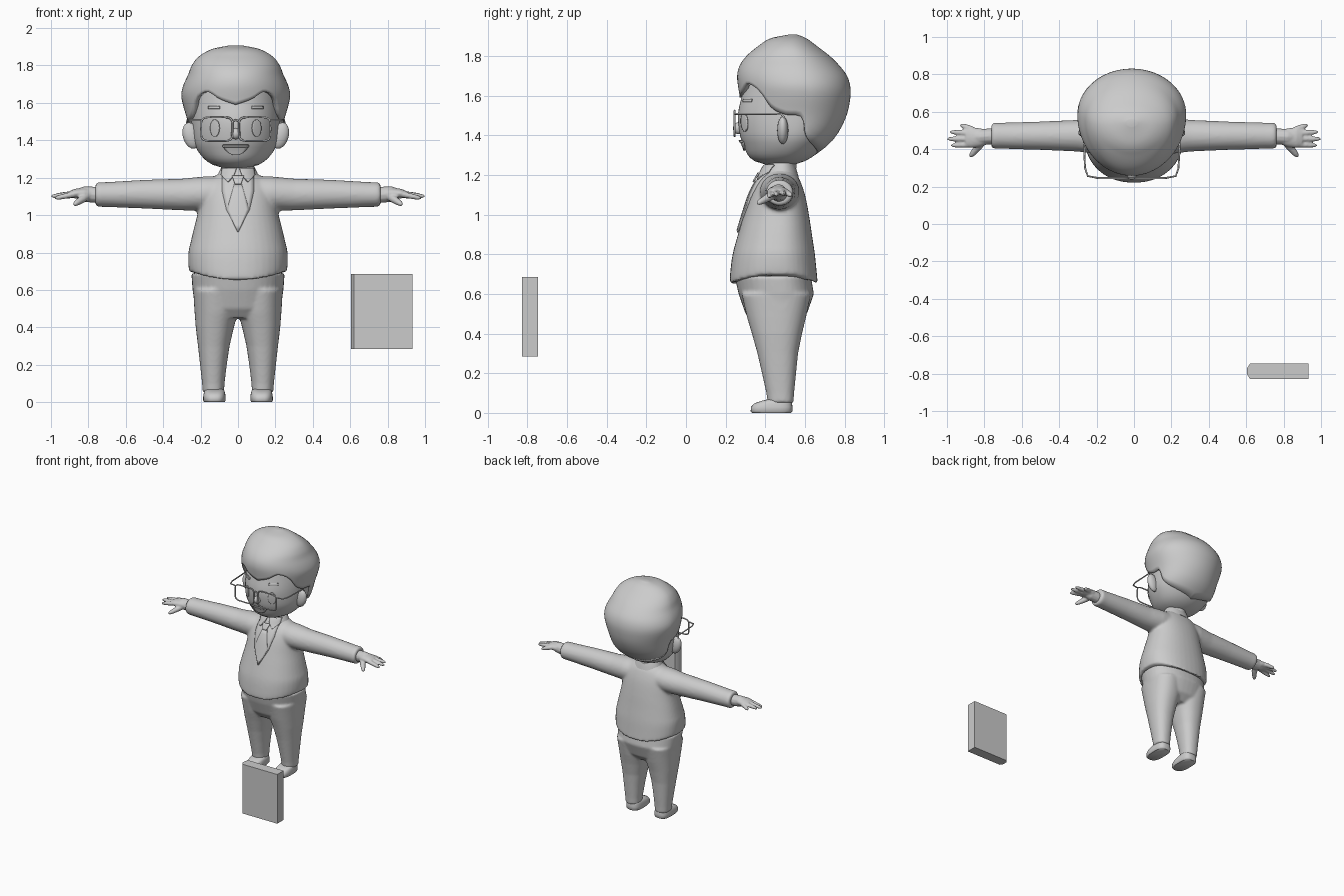
import bpy, bmesh
from math import sin, cos, pi, copysign
from mathutils import Vector

if "Cube" in bpy.data.objects:
    bpy.data.objects.remove(bpy.data.objects["Cube"])

grey = bpy.data.materials.new("plain_grey")
grey.use_nodes = True
grey.diffuse_color = (0.6, 0.6, 0.6, 1)
grey.node_tree.nodes["Principled BSDF"].inputs["Base Color"].default_value = (0.6, 0.6, 0.6, 1)
HEAD_X = -0.012
FRAC = 0.57     # where the widest point lies between front and back

# Surface tables: height, half width, front y, back y
FACE = [(1.25, .06, .41, .54), (1.27, .125, .345, .6), (1.3, .168, .312, .65), (1.35, .207, .29, .7),
        (1.4, .228, .272, .74), (1.5, .237, .262, .78), (1.6, .235, .282, .79), (1.7, .22, .31, .77),
        (1.8, .17, .37, .68), (1.85, .06, .45, .6)]
HAIR = [(1.27, .12, .45, .58), (1.3, .17, .36, .65), (1.35, .215, .31, .715), (1.4, .24, .29, .76),
        (1.5, .257, .275, .81), (1.6, .285, .27, .83), (1.65, .291, .262, .828), (1.7, .278, .258, .812),
        (1.75, .255, .27, .775), (1.8, .235, .305, .725), (1.85, .195, .365, .66), (1.89, .12, .43, .605),
        (1.908, .03, .52, .56)]
TORSO = [(.65, .262, .22, .665), (.7, .266, .222, .66), (.8, .264, .235, .65), (.9, .243, .262, .635),
         (1., .218, .292, .62), (1.1, .2, .325, .6), (1.16, .18, .355, .58), (1.2, .135, .385, .56),
         (1.23, .09, .42, .53)]
COLLAR = [(1.15, .16, .345, .58), (1.2, .115, .375, .565), (1.235, .1, .395, .555), (1.268, .082, .42, .54)]


def sample(table, z):
    """Smooth interpolation of a surface table."""
    z = min(max(z, table[0][0]), table[-1][0])
    i = next(k for k in range(len(table) - 1) if z <= table[k + 1][0])
    a, b = table[i], table[i + 1]
    p, q = table[max(i - 1, 0)], table[min(i + 2, len(table) - 1)]
    h = b[0] - a[0]
    t = (z - a[0]) / h
    out = []
    for k in (1, 2, 3):
        m0 = (b[k] - p[k]) / (b[0] - p[0]) * h
        m1 = (q[k] - a[k]) / (q[0] - a[0]) * h
        out.append(a[k] + m0 * t + (3 * (b[k] - a[k]) - 2 * m0 - m1) * t * t
                   + (m0 + m1 - 2 * (b[k] - a[k])) * t ** 3)
    return out


def oval_point(a, z, cx, hx, yf, yb, power=1.0):
    yc = yf + (yb - yf) * FRAC
    s, c = (copysign(abs(v) ** power, v) for v in (sin(a), cos(a)))
    return Vector((cx + hx * s, yc - c * ((yc - yf) if c > 0 else (yb - yc)), z))


def oval(z, cx, hx, yf, yb, power=1.0, n=40):
    return [oval_point(2 * pi * i / n, z, cx, hx, yf, yb, power) for i in range(n)]


def skin(bm, rings, cap_start=True):
    """Bridge closed rings of points and cap the ends."""
    rows = [[bm.verts.new(p) for p in r] for r in rings]
    n = len(rows[0])
    for r, s in zip(rows, rows[1:]):
        for i in range(n):
            bm.faces.new((r[i], r[(i + 1) % n], s[(i + 1) % n], s[i]))
    if cap_start:
        bm.faces.new(rows[0][::-1])
    bm.faces.new(rows[-1])


def limb(bm, p0, p1, r0, r1, n=12):
    """Tapered rod with rounded ends."""
    p0, p1 = Vector(p0), Vector(p1)
    quat = (p1 - p0).to_track_quat('Z', 'Y')
    rings = []
    for t, k in ((0, .4), (.06, .9), (.3, 1), (.75, 1), (.92, .8), (1, .35)):
        r = (r0 + (r1 - r0) * t) * k
        rings.append([p0.lerp(p1, t) + quat @ Vector((r * cos(2 * pi * i / n), r * sin(2 * pi * i / n), 0))
                      for i in range(n)])
    skin(bm, rings)


def finish(name, bm, voxel=0, smooth=0, thick=0, offset=0):
    bmesh.ops.recalc_face_normals(bm, faces=bm.faces)
    me = bpy.data.meshes.new(name)
    bm.to_mesh(me)
    bm.free()
    ob = bpy.data.objects.new(name, me)
    bpy.context.collection.objects.link(ob)
    me.materials.append(grey)
    bpy.ops.object.select_all(action='DESELECT')
    ob.select_set(True)
    bpy.context.view_layer.objects.active = ob
    bpy.ops.object.shade_smooth_by_angle(angle=.9)
    if voxel:
        m = ob.modifiers.new("blend", 'REMESH')
        m.mode, m.voxel_size, m.use_smooth_shade = 'VOXEL', voxel, True
    if smooth:
        m = ob.modifiers.new("soften", 'SMOOTH')
        m.iterations = smooth
    if thick:
        m = ob.modifiers.new("thickness", 'SOLIDIFY')
        m.thickness, m.offset = thick, offset
    return ob


def patch(name, table, rows, cx=0, lift=.004, cols=8):
    """Thin plate laid on the front of a surface; rows are z, left x, right x."""
    bm = bmesh.new()
    fine = [[p + (q - p) * k / 4 for p, q in zip(a, b)] for a, b in zip(rows, rows[1:]) for k in range(4)]
    grid = []
    for z, x0, x1 in fine + [rows[-1]]:
        hx, yf, yb = sample(table, z)
        line = []
        for i in range(cols + 1):
            x = x0 + (x1 - x0) * i / cols
            c = max(0, 1 - (x / hx) ** 2) ** .5
            line.append(bm.verts.new((cx + x, yf + (yb - yf) * FRAC * (1 - c) - lift, z)))
        grid.append(line)
    for r, s in zip(grid, grid[1:]):
        for i in range(cols):
            bm.faces.new((r[i], r[i + 1], s[i + 1], s[i]))
    finish(name, bm, thick=.008)


def tube(name, points, r, cyclic=False):
    cu = bpy.data.curves.new(name, 'CURVE')
    cu.dimensions, cu.bevel_depth, cu.bevel_resolution, cu.use_fill_caps = '3D', r, 2, True
    sp = cu.splines.new('POLY')
    sp.points.add(len(points) - 1)
    for p, co in zip(sp.points, points):
        p.co = (*co, 1)
    sp.use_cyclic_u = cyclic
    cu.materials.append(grey)
    bpy.context.collection.objects.link(bpy.data.objects.new(name, cu))


# Jacket: torso and both sleeves blended together, hem raised at the sides
bm = bmesh.new()
rings = [oval(z, 0, *sample(TORSO, z), power=.92) for z in [.65 + .58 * i / 24 for i in range(25)]]
for k, ring in enumerate(rings):
    for p in ring:
        p.z += .05 * (p.x / .26) ** 2 * max(0, 1 - k / 8)
skin(bm, rings)
for s in (-1, 1):
    sleeve = [(.06, 1.12, .09, .1), (.18, 1.115, .092, .1), (.3, 1.11, .085, .085), (.5, 1.112, .077, .076),
              (.7, 1.11, .067, .07), (.75, 1.11, .066, .07), (.762, 1.11, .058, .062)]
    skin(bm, [[(s * x, .472 + ry * cos(pi * i / 12), z + rz * sin(pi * i / 12)) for i in range(24)]
              for x, z, rz, ry in sleeve])
finish("jacket", bm, voxel=.01, smooth=6)

# Trousers: pelvis blended into two tapering legs
bm = bmesh.new()
skin(bm, [oval(z, 0, hx, yf, yb, .9) for z, hx, yf, yb in
          ((.45, .18, .34, .56), (.5, .228, .3, .61), (.6, .243, .265, .645), (.69, .25, .245, .63))])
for s in (-1, 1):
    leg = [(.05, .075, .188, .412, .542), (.1, .072, .192, .405, .545), (.2, .06, .203, .383, .555),
           (.3, .045, .214, .36, .565), (.4, .022, .226, .332, .585), (.48, 0, .232, .308, .605),
           (.6, 0, .24, .28, .63)]
    skin(bm, [oval(z, s * (a + b) / 2, (b - a) / 2, yf, yb, .9) for z, a, b, yf, yb in leg])
finish("trousers", bm, voxel=.009, smooth=5)

for s, side in ((1, "left"), (-1, "right")):
    # Shoe
    bm = bmesh.new()
    skin(bm, [oval(z, s * .126, hx, yf, yb, .7) for z, hx, yf, yb in
              ((0, .054, .333, .53), (.008, .06, .326, .536), (.03, .06, .328, .537),
               (.048, .057, .345, .535), (.062, .053, .385, .532), (.07, .045, .42, .52))])
    finish(side + "_shoe", bm)
    # Hand: wrist, palm, fingers and thumb
    bm = bmesh.new()
    limb(bm, (s * .72, .47, 1.105), (s * .86, .465, 1.115), .045, .04)
    skin(bm, [[(s * x, .462 + ry * cos(pi * i / 8), z + rz * sin(pi * i / 8)) for i in range(16)]
              for x, z, rz, ry in ((.78, 1.11, .03, .035), (.82, 1.115, .032, .05), (.87, 1.115, .026, .056),
                                   (.9, 1.112, .018, .05))])
    for y0, x1, y1, z1 in ((.505, .93, .53, 1.095), (.485, .985, .492, 1.105), (.455, 1., .455, 1.1),
                           (.425, .98, .42, 1.09)):
        limb(bm, (s * .86, y0, 1.115), (s * x1, y1, z1), .018, .012)
    limb(bm, (s * .81, .44, 1.1), (s * .878, .358, 1.055), .024, .014)
    finish(side + "_hand", bm, voxel=.006, smooth=4)
    # Ear
    bm = bmesh.new()
    bmesh.ops.create_uvsphere(bm, u_segments=20, v_segments=12, radius=1)
    for v in bm.verts:
        v.co = (HEAD_X + s * (.238 + .046 * v.co.x + .012 * v.co.z), .488 + .028 * v.co.y, 1.425 + .07 * v.co.z)
    finish(side + "_ear", bm)
    # Eye, eyebrow and collar flap
    patch(side + "_eye", FACE, [(1.465 + .046 * cos(pi * k / 8), s * .111 - .023 * sin(pi * k / 8) - .001,
                                 s * .111 + .023 * sin(pi * k / 8) + .001) for k in range(9)], HEAD_X)
    patch(side + "_eyebrow", FACE, [(1.582, s * .115 - .03, s * .115 + .03),
                                    (1.568, s * .115 - .03, s * .115 + .03)], HEAD_X, .006)
    patch(side + "_collar_flap", COLLAR, [(1.25, s * .008, s * .085), (1.215, s * .02, s * .09),
                                          (1.178, s * .05, s * .056)], 0, .01)
    # Glasses lens rim and temple arm
    rim = []
    for i in range(32):
        c, d = cos(pi * i / 16), sin(pi * i / 16)
        rim.append((HEAD_X + s * (.101 + .084 * copysign(abs(c) ** .4, c)), .245,
                    1.46 + .064 * copysign(abs(d) ** .4, d)))
    tube(side + "_lens_rim", rim, .005, True)
    tube(side + "_temple", [(HEAD_X + s * x, y, z) for x, y, z in
                            ((.18, .246, 1.508), (.235, .256, 1.508), (.25, .3, 1.508), (.258, .48, 1.508),
                             (.262, .495, 1.49), (.258, .5, 1.4))], .005)
tube("glasses_bridge", [(HEAD_X + x, .245, 1.5 + (.008 if x == 0 else 0)) for x in (-.02, 0, .02)], .005)

# Shirt front, tie and knot
patch("shirt_front", TORSO, [(1.21, -.085, .085), (1.13, -.085, .085), (1.03, -.062, .062), (.91, -.002, .002)])
patch("tie", TORSO, [(1.17, -.018, .018), (1.03, -.058, .058), (.92, -.004, .004)], 0, .009)
patch("tie_knot", COLLAR, [(1.21, -.032, .032), (1.165, -.016, .016)], 0, .016)

# Shirt collar and neck
bm = bmesh.new()
skin(bm, [oval(z, 0, *sample(COLLAR, z)) for z in (1.19, 1.21, 1.235, 1.268)])
finish("collar", bm)
bm = bmesh.new()
limb(bm, (0, .485, 1.18), (HEAD_X, .49, 1.36), .07, .07, 24)
finish("neck", bm)

# Head, nose and mouth
bm = bmesh.new()
skin(bm, [oval(z, HEAD_X, *sample(FACE, z), n=56) for z in [1.25 + .6 * (i / 32) for i in range(33)]])
finish("head", bm)
bm = bmesh.new()
bmesh.ops.create_uvsphere(bm, u_segments=16, v_segments=10, radius=1)
for v in bm.verts:
    v.co = (HEAD_X + .026 * v.co.x, .265 + .028 * v.co.y, 1.435 + .03 * v.co.z)
finish("nose", bm)
patch("mouth", FACE, [(1.368, -.066, .066), (1.352, -.058, .058), (1.335, -.042, .042), (1.322, -.015, .015)],
      HEAD_X, .006)
patch("upper_lip", FACE, [(1.375, -.07, .07), (1.364, -.068, .068)], HEAD_X, .011)

# Hair shell whose lower edge follows a hairline around the head
HAIRLINE = [(0, 1.59, 0, 0), (.3, 1.62, 0, 0), (.55, 1.66, 0, 0), (.8, 1.63, 0, 0), (1.05, 1.54, 0, 0),
            (1.3, 1.505, 0, 0), (1.6, 1.49, 0, 0), (1.8, 1.4, 0, 0), (2.3, 1.34, 0, 0), (3.15, 1.3, 0, 0)]
bm = bmesh.new()
N, ROWS, TOP = 72, 28, 1.908
rings = []
for k in range(ROWS + 1):
    ring = []
    for i in range(N):
        a = 2 * pi * i / N
        low = sample(HAIRLINE, min(a, 2 * pi - a))[0]
        z = low + (TOP - low) * (1 - (1 - k / ROWS) ** 1.8)
        ring.append(oval_point(a, z, HEAD_X, *sample(HAIR, z)))
    rings.append(ring)
skin(bm, rings, cap_start=False)
finish("hair", bm, thick=.03, offset=-1)

# Book with a chamfered spine
bm = bmesh.new()
outline = [(.605, -.805), (.62, -.828), (.933, -.828), (.933, -.747), (.62, -.747), (.605, -.77)]
skin(bm, [[(x, y, z) for x, y in outline] for z in (.285, .685)])
finish("book", bm)
